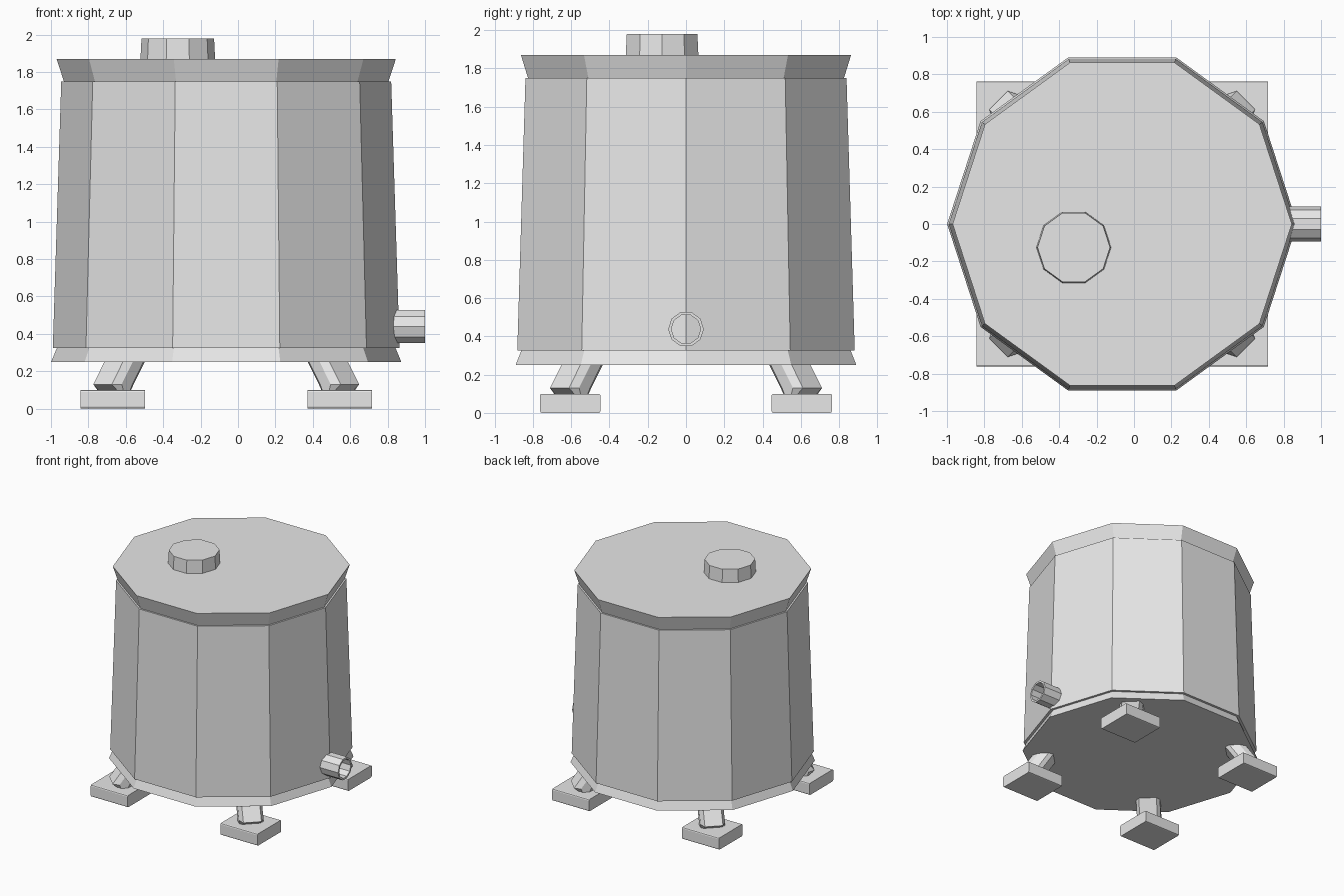
import bpy, bmesh, math
from mathutils import Matrix, Vector

cube = bpy.data.objects.get("Cube")
if cube:
    bpy.data.objects.remove(cube, do_unlink=True)

CX = -0.063      # tank axis
SIDES = 10

metal = bpy.data.materials.new("light_grey_metal")
metal.use_nodes = True
grey = (0.8, 0.8, 0.8, 1)
metal.diffuse_color = grey
metal.node_tree.nodes["Principled BSDF"].inputs["Base Color"].default_value = grey


def finish(name, bm, matrix=None):
    bmesh.ops.recalc_face_normals(bm, faces=bm.faces)
    if matrix:
        bm.transform(matrix)
    mesh = bpy.data.meshes.new(name)
    bm.to_mesh(mesh)
    bm.free()
    mesh.materials.append(metal)
    obj = bpy.data.objects.new(name, mesh)
    bpy.context.collection.objects.link(obj)
    return obj


def loft(name, rings, matrix=None, closed=False):
    """Skin a list of point rings; cap the ends, or join last to first."""
    bm = bmesh.new()
    loops = [[bm.verts.new(p) for p in ring] for ring in rings]
    pairs = list(zip(loops, loops[1:]))
    if closed:
        pairs.append((loops[-1], loops[0]))
    else:
        bm.faces.new(loops[0])
        bm.faces.new(loops[-1])
    for a, b in pairs:
        for i in range(len(a)):
            j = (i + 1) % len(a)
            bm.faces.new((a[i], a[j], b[j], b[i]))
    return finish(name, bm, matrix)


def ring(radius, z):
    step = math.tau / SIDES
    return [Vector((radius * math.cos(i * step), radius * math.sin(i * step), z))
            for i in range(SIDES)]


# Tank: flared skirt, tapered wall, flared rim
tank_profile = [(0.936, 0.25), (0.905, 0.325), (0.927, 0.325),
                (0.882, 1.75), (0.868, 1.75), (0.907, 1.87)]
loft("tank_body", [ring(r, z) for r, z in tank_profile],
     Matrix.Translation((CX, 0, 0)))

# Filler cap on the lid
loft("filler_cap", [ring(0.2, 1.86), ring(0.194, 1.98)],
     Matrix.Translation((-0.322, -0.125, 0)))

# Hollow outlet pipe, axis along x
pipe_place = Matrix.Translation((0, 0, 0.438)) @ Matrix.Rotation(math.pi / 2, 4, "Y")
pipe_turn = Matrix.Rotation(math.pi / 2, 4, "Z")
loft("outlet_pipe",
     [ring(0.093, 0.82), ring(0.093, 1.0), ring(0.077, 1.0), ring(0.077, 0.82)],
     pipe_place @ pipe_turn, closed=True)


# Legs lean inward along the diagonals; x is the distance from the axis
def leg_ring(z, outer, shoulder, inner_shoulder, inner):
    half = [(outer, 0.07), (shoulder, 0.095), (inner_shoulder, 0.095), (inner, 0.07)]
    return ([(x, y, z) for x, y in half] +
            [(x, -y, z) for x, y in reversed(half)])


leg_rings = [leg_ring(0.09, 0.885, 0.87, 0.825, 0.795),
             leg_ring(0.13, 0.935, 0.885, 0.805, 0.77),
             leg_ring(0.27, 0.837, 0.787, 0.707, 0.672)]

for sx, side in ((1, "left"), (-1, "right")):
    for sy, end in ((-1, "front"), (1, "back")):
        turn = Matrix.Rotation(math.atan2(sy, sx), 4, "Z")
        loft(f"{end}_{side}_leg", leg_rings, Matrix.Translation((CX, 0, 0)) @ turn)

        # Foot pad with its long edges softened
        bm = bmesh.new()
        bmesh.ops.create_cube(bm, size=1)
        bm.transform(Matrix.Translation((CX + sx * 0.607, sy * 0.605, 0.05))
                     @ Matrix.Diagonal((0.345, 0.316, 0.1, 1)))
        long_edges = [e for e in bm.edges
                      if abs(e.verts[0].co.x - e.verts[1].co.x) > 0.1]
        bmesh.ops.bevel(bm, geom=long_edges, offset=0.01, segments=2,
                        profile=0.5, affect="EDGES")
        finish(f"{end}_{side}_foot_pad", bm)
